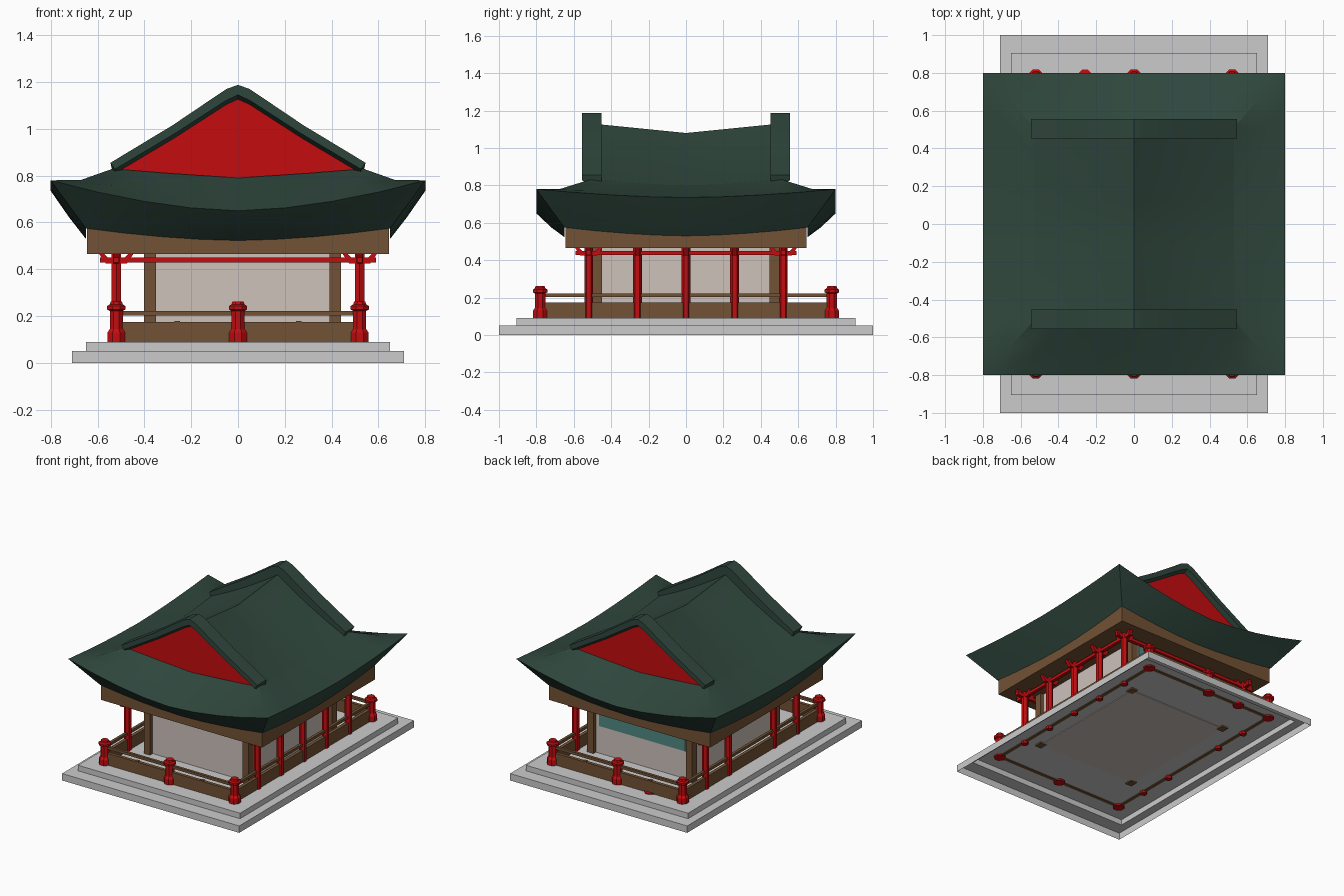
import bpy, bmesh, math

if "Cube" in bpy.data.objects:
    bpy.data.objects.remove(bpy.data.objects["Cube"])

def mat(name, r, g, b):
    m = bpy.data.materials.new(name)
    m.diffuse_color = (r, g, b, 1)
    m.use_nodes = True
    m.node_tree.nodes["Principled BSDF"].inputs["Base Color"].default_value = m.diffuse_color
    return m

GREEN = mat("roof_green", 0.028, 0.062, 0.046)
RED = mat("red_paint", 0.55, 0.004, 0.005)
BROWN = mat("timber", 0.17, 0.085, 0.035)
WHITE = mat("plaster", 0.62, 0.54, 0.5)
TEAL = mat("teal_panel", 0.08, 0.25, 0.22)

def make(name, verts, faces, m=None, smooth=False, recalc=True):
    me = bpy.data.meshes.new(name)
    me.from_pydata(verts, [], faces)
    if recalc:
        bm = bmesh.new()
        bm.from_mesh(me)
        bmesh.ops.recalc_face_normals(bm, faces=bm.faces)
        bm.to_mesh(me)
        bm.free()
    ob = bpy.data.objects.new(name, me)
    bpy.context.collection.objects.link(ob)
    if m:
        me.materials.append(m)
    if smooth:
        bpy.ops.object.select_all(action='DESELECT')
        ob.select_set(True)
        bpy.context.view_layer.objects.active = ob
        bpy.ops.object.shade_smooth_by_angle(angle=math.radians(35))
    return ob

BOX_FACES = [(0, 1, 3, 2), (4, 6, 7, 5), (0, 4, 5, 1), (2, 3, 7, 6), (0, 2, 6, 4), (1, 5, 7, 3)]

def box(name, x0, x1, y0, y1, z0, z1, m=None):
    return make(name, [(x, y, z) for x in (x0, x1) for y in (y0, y1) for z in (z0, z1)], BOX_FACES, m)

def turned(name, x, y, profile, sides, m):
    """Stack of regular polygons, profile = [(radius, z), ...]"""
    v = [(x + r * math.cos(2 * math.pi * (i + .5) / sides), y + r * math.sin(2 * math.pi * (i + .5) / sides), z)
         for r, z in profile for i in range(sides)]
    f = [(k * sides + i, k * sides + (i + 1) % sides, (k + 1) * sides + (i + 1) % sides, (k + 1) * sides + i)
         for k in range(len(profile) - 1) for i in range(sides)]
    f += [tuple(range(sides)), tuple(range(len(v) - sides, len(v)))]
    return make(name, v, f, m)

# stepped stone base, an open shell seen from below
steps = [(.71, 1, 0), (.71, 1, .05), (.65, .905, .05), (.65, .905, .09)]
sv = [(sx * a, sy * b, z) for a, b, z in steps for sx, sy in ((-1, -1), (1, -1), (1, 1), (-1, 1))]
sf = [(k * 4 + i, k * 4 + (i + 1) % 4, k * 4 + 4 + (i + 1) % 4, k * 4 + 4 + i) for k in range(3) for i in range(4)]
make("stone_base", sv, sf + [(12, 13, 14, 15)], None, False, False)

# inner room with corner posts
box("room_walls", -.38, .415, -.475, .475, .085, .48, WHITE)
box("back_wall_panel", -.33, .36, .47, .481, .29, .46, TEAL)
for x in (-.376, .415):
    for y in (-.478, .475):
        box("room_corner_post", x - .025, x + .025, y - .028, y + .028, .08, .48, BROWN)

# red columns with forked cross brackets
def bracket(x, y, along_x):
    prof = [(-.045, .425), (.045, .425), (.075, .468), (.055, .468), (.035, .45),
            (-.035, .45), (-.055, .468), (-.075, .468)]
    v = []
    for d in (-.013, .013):
        v += [(x + p, y + d, z) if along_x else (x + d, y + p, z) for p, z in prof]
    n = len(prof)
    f = [tuple(range(n)), tuple(range(n, 2 * n))]
    f += [(i, (i + 1) % n, n + (i + 1) % n, n + i) for i in range(n)]
    make("column_bracket", v, f, RED)

for sx in (-1, 1):
    for y in (-.52, -.26, 0, .26, .52):
        if (sx, y) != (-1, 0):      # entrance gap on the left side
            turned("column", sx * .52, y, [(.024, .07), (.024, .47)], 6, RED)
        bracket(sx * .52, y, True)
        if abs(y) > .5:
            bracket(sx * .52, y, False)

# red tie beams under the eaves
for s in (-1, 1):
    box("tie_beam_side", s * .52 - .012, s * .52 + .012, -.59, .59, .428, .45, RED)
    box("tie_beam_end", -.59, .59, s * .52 - .012, s * .52 + .012, .428, .45, RED)

# railing: posts, low panels, handrails, balusters
POST = [(.041, .08), (.041, .13), (.03, .145), (.03, .222), (.042, .228), (.042, .243), (.03, .25), (.026, .262)]
for x, y in [(sx * .52, sy * .78) for sx in (-1, 0, 1) for sy in (-1, 1)]:
    turned("railing_post", x, y, POST, 8, RED)
turned("post_foot", -.26, .78, [(.04, .08), (.04, .096)], 8, RED)
for s in (-1, 1):
    y, x = s * .78, s * .52
    box("railing_panel_end", -.52, .52, y - .012, y + .012, .085, .175, BROWN)
    box("railing_rail_end", -.52, .52, y - .01, y + .01, .203, .222, BROWN)
    box("railing_panel_side", x - .012, x + .012, -.78, .78, .085, .175, BROWN)
    box("railing_rail_side", x - .01, x + .01, -.78, .78, .203, .222, BROWN)
    for p in (-.26, .26):
        box("baluster_end", p - .012, p + .012, y - .012, y + .012, .15, .18, BROWN)

# brown eave box
box("eave_beam", -.645, .645, -.645, .645, .465, .58, BROWN)

# curved lower roof: rings (half x, half y, corner z, front mid z, side mid z)
N = 8
T = [-1 + 2 * i / N for i in range(N)]

def ring(hx, hy, zc, zf, zs, p=1.7):
    out = [(t * hx, -hy, zf + (zc - zf) * abs(t) ** p) for t in T]
    out += [(hx, t * hy, zs + (zc - zs) * abs(t) ** p) for t in T]
    out += [(-t * hx, hy, zf + (zc - zf) * abs(t) ** p) for t in T]
    out += [(-hx, -t * hy, zs + (zc - zs) * abs(t) ** p) for t in T]
    return out

rings = [(.65, .65, .575, .523, .53), (.72, .72, .67, .575, .62), (.8, .8, .78, .65, .735),
         (.67, .67, .782, .715, .76), (.52, .50, .835, .80, .80)]
verts = [v for r in rings for v in ring(*r)]
M = 4 * N
faces = [(k * M + i, k * M + (i + 1) % M, (k + 1) * M + (i + 1) % M, (k + 1) * M + i)
         for k in range(len(rings) - 1) for i in range(M)]
make("lower_roof", verts, faces, GREEN, True)

# upper roof: concave slopes with a sagging ridge
verts, faces = [], []
ys = [-.5 + i / 8 for i in range(9)]
us = [-1, -.75, -.5, -.25, -.08, 0, .08, .25, .5, .75, 1]
for y in ys:
    a = abs(y) / .5
    top, low = 1.08 + .05 * a, .80 + .035 * a ** 1.7
    for u in us:
        h = 1 - abs(u)
        verts.append((u * .53, y, low + (top - low) * (h - .2 * h * (1 - h))))
W = len(us)
faces = [(j * W + i, j * W + i + 1, (j + 1) * W + i + 1, (j + 1) * W + i)
         for j in range(len(ys) - 1) for i in range(W - 1)]
make("upper_roof", verts, faces, GREEN, True, False)

# gables: red triangle and thick raised verge, sunk into the roof on the inner side
outer = [(0, 1.188), (.05, 1.17), (.28, 1.015), (.545, .855)]
inner = [(0, 1.145), (.05, 1.122), (.27, .98), (.525, .828)]

def mirrored(pts):
    return [(-x, z) for x, z in reversed(pts[1:])] + pts

for s in (-1, 1):
    o, q = mirrored(outer), mirrored(inner)
    sunk = [(x, z - .06) for x, z in q]
    n, k = 2 * len(o), len(o)
    verts = [(x, s * .452, z) for x, z in o + sunk[::-1]] + [(x, s * .557, z) for x, z in o + q[::-1]]
    faces = [(i, (i + 1) % n, n + (i + 1) % n, n + i) for i in range(n)]
    for b in (0, n):
        faces += [(b + i, b + i + 1, b + n - 2 - i, b + n - 1 - i) for i in range(k - 1)]
    make("gable_verge", verts, faces, GREEN, True)
    tri = q + [(.3, .81), (0, .79), (-.3, .81)]
    make("gable_panel", [(x, s * .525, z) for x, z in tri],
         [tuple(range(len(tri)))[::-s]], RED, False, False)
